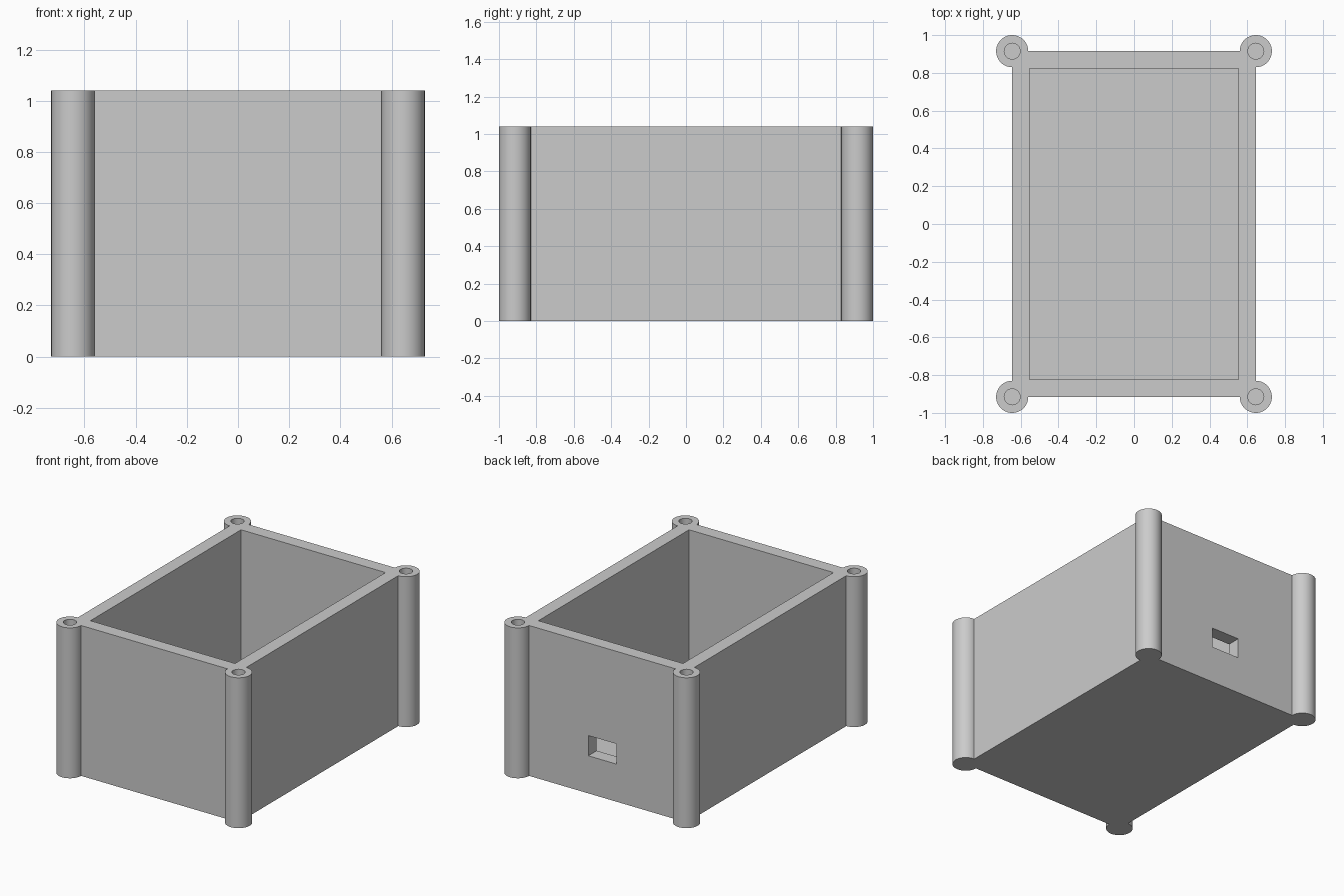
import bpy
import math

HEIGHT = 1.04
HALF_X, HALF_Y = 0.645, 0.915     # outer wall faces, also the post centres
WALL = 0.092
POST_R, HOLE_R = 0.085, 0.042
CORNERS = [(sx * HALF_X, sy * HALF_Y) for sx in (-1, 1) for sy in (-1, 1)]

old = bpy.data.objects.get("Cube")
if old:
    bpy.data.objects.remove(old, do_unlink=True)

grey = bpy.data.materials.new("light_grey")
grey.use_nodes = True
colour = (0.6, 0.6, 0.6, 1)
grey.diffuse_color = colour
grey.node_tree.nodes["Principled BSDF"].inputs["Base Color"].default_value = colour


def block(name, x, y, z):
    """Box from three (low, high) ranges."""
    ranges = (x, y, z)
    bpy.ops.mesh.primitive_cube_add(size=1, location=[(a + b) / 2 for a, b in ranges])
    ob = bpy.context.object
    ob.name = name
    ob.scale = [b - a for a, b in ranges]
    bpy.ops.object.transform_apply(location=True, rotation=False, scale=True)
    ob.data.materials.append(grey)
    return ob


def rod(name, centre, radius, low, high):
    """Upright cylinder between two heights."""
    bpy.ops.mesh.primitive_cylinder_add(
        vertices=64, radius=radius, depth=high - low,
        location=(*centre, (low + high) / 2))
    ob = bpy.context.object
    ob.name = name
    bpy.ops.object.transform_apply(location=True, rotation=False, scale=True)
    ob.data.materials.append(grey)
    return ob


def combine(target, tool, operation):
    """Apply a boolean and discard the tool object."""
    mod = target.modifiers.new(operation.lower(), 'BOOLEAN')
    mod.operation = operation
    mod.solver = 'EXACT'
    mod.object = tool
    bpy.context.view_layer.objects.active = target
    bpy.ops.object.modifier_apply(modifier=mod.name)
    bpy.data.objects.remove(tool, do_unlink=True)


# Outer shell with round corner posts
case = block("open_case", (-HALF_X, HALF_X), (-HALF_Y, HALF_Y), (0, HEIGHT))
for corner in CORNERS:
    combine(case, rod("post", corner, POST_R, 0, HEIGHT), 'UNION')

# Hollow interior, open at the top
in_x, in_y = HALF_X - WALL, HALF_Y - WALL
combine(case, block("cavity", (-in_x, in_x), (-in_y, in_y), (WALL, HEIGHT + 0.2)),
        'DIFFERENCE')

# Cable window through the back wall
combine(case, block("window", (-0.107, 0.107), (HALF_Y - 0.2, HALF_Y + 0.1), (0.26, 0.4)),
        'DIFFERENCE')

# Blind screw holes in the posts
for corner in CORNERS:
    combine(case, rod("screw_hole", corner, HOLE_R, WALL, HEIGHT + 0.2), 'DIFFERENCE')

# Smooth round surfaces, crisp edges
bpy.ops.object.select_all(action='DESELECT')
case.select_set(True)
bpy.context.view_layer.objects.active = case
bpy.ops.object.shade_smooth_by_angle(angle=math.radians(30))
